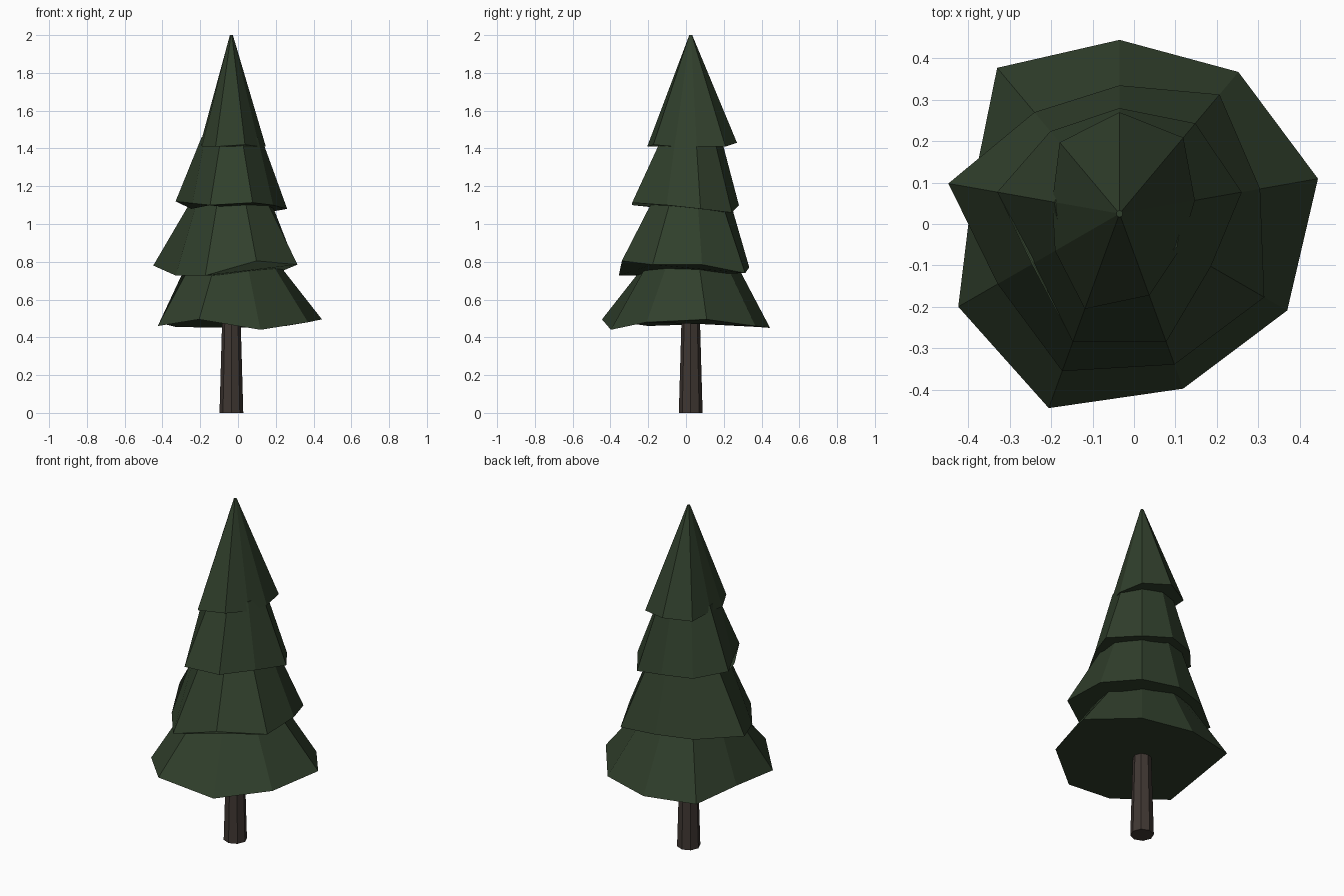
import bpy, bmesh
from math import radians, cos, sin

if "Cube" in bpy.data.objects:
    bpy.data.objects.remove(bpy.data.objects["Cube"])

CX, CY = -0.035, 0.025


def material(name, rgb):
    m = bpy.data.materials.new(name)
    m.diffuse_color = (*rgb, 1)
    m.use_nodes = True
    m.node_tree.nodes["Principled BSDF"].inputs["Base Color"].default_value = m.diffuse_color
    return m


def frustum(name, lower, top_r, top_z, mat, start=90):
    """Closed frustum; lower is a list of (radius, height) around the axis."""
    n = len(lower)
    bm = bmesh.new()

    def ring(points):
        out = []
        for i, (r, z) in enumerate(points):
            a = radians(start - 360 * i / n)
            out.append(bm.verts.new((CX + r * cos(a), CY + r * sin(a), z)))
        return out

    low, top = ring(lower), ring([(top_r, top_z)] * n)
    for i in range(n):
        j = (i + 1) % n
        bm.faces.new((low[i], low[j], top[j], top[i]))
    bm.faces.new(low)
    bm.faces.new(top)
    bmesh.ops.recalc_face_normals(bm, faces=bm.faces)
    me = bpy.data.meshes.new(name)
    bm.to_mesh(me)
    bm.free()
    ob = bpy.data.objects.new(name, me)
    me.materials.append(mat)
    bpy.context.collection.objects.link(ob)
    return ob


green = material("needles", (0.03, 0.05, 0.025))
brown = material("bark", (0.05, 0.038, 0.032))

# Trunk
frustum("trunk", [(0.063, 0)] * 8, 0.047, 0.56, brown)

# Foliage tiers: nine uneven branch tips each, clockwise from the back
tiers = [
    ([.42, .447, .487, .468, .45, .50, .45, .36, .46],
     [.45, .46, .495, .48, .44, .495, .46, .47, .455], .22, .83),
    ([.31, .376, .345, .404, .388, .405, .34, .42, .32],
     [.77, .74, .785, .785, .805, .727, .727, .78, .77], .20, 1.15),
    ([.255, .285, .30, .255, .33, .33, .245, .30, .26],
     [1.10, 1.06, 1.08, 1.10, 1.113, 1.10, 1.08, 1.12, 1.10], .16, 1.46),
    ([.245, .24, .185, .17, .21, .245, .18, .165, .225],
     [1.43, 1.41, 1.41, 1.41, 1.42, 1.41, 1.41, 1.43, 1.42], .008, 2.0),
]
for k, (radii, heights, r, z) in enumerate(tiers, 1):
    frustum(f"foliage_tier_{k}", list(zip(radii, heights)), r, z, green)
